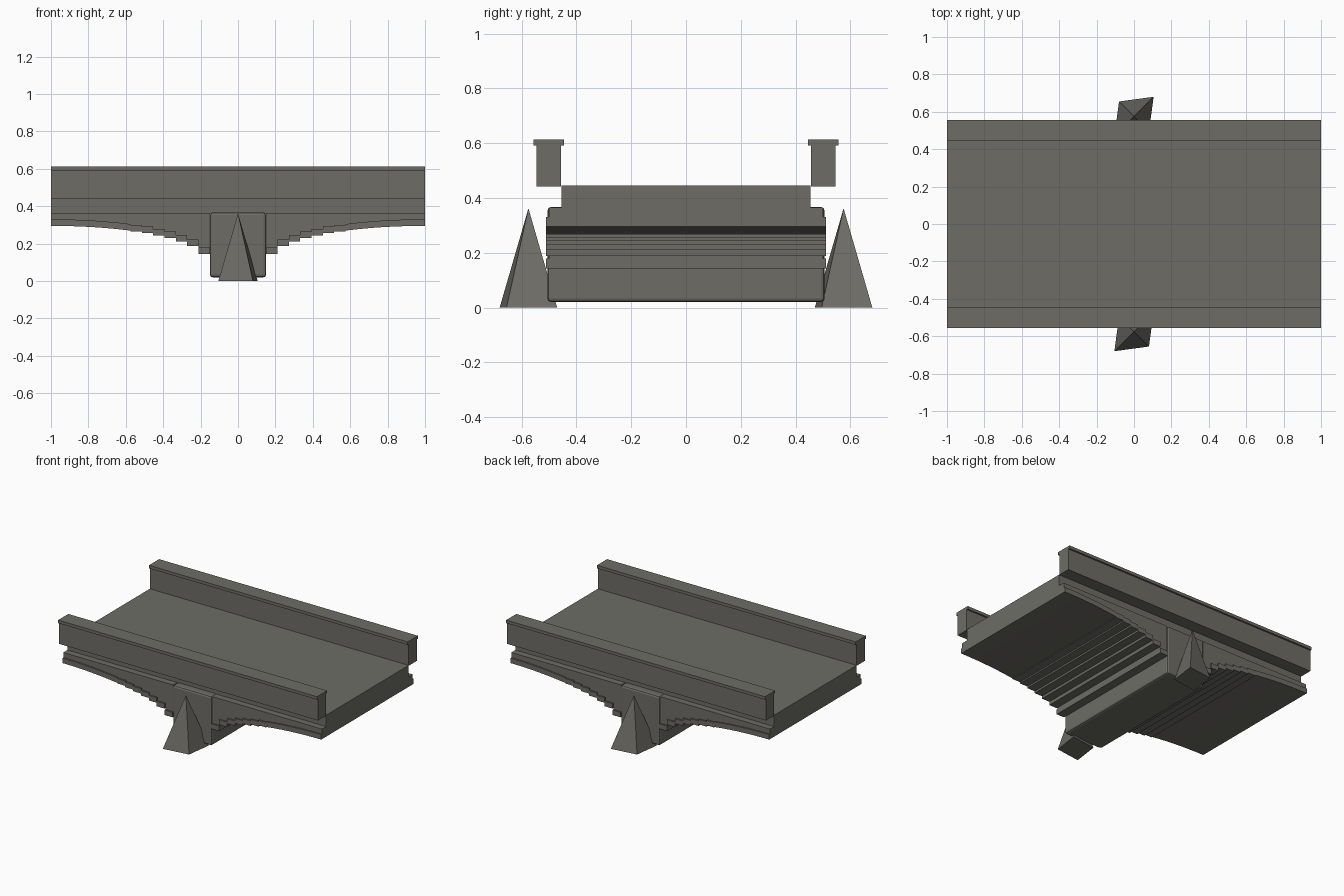
import bpy
from math import sqrt

cube = bpy.data.objects.get("Cube")
if cube:
    bpy.data.objects.remove(cube, do_unlink=True)

stone = bpy.data.materials.new("weathered_stone")
stone.use_nodes = True
colour = (0.155, 0.152, 0.132, 1)
stone.diffuse_color = colour
shader = stone.node_tree.nodes["Principled BSDF"]
shader.inputs["Base Color"].default_value = colour
shader.inputs["Roughness"].default_value = 0.9


def add_mesh(name, verts, faces):
    mesh = bpy.data.meshes.new(name)
    mesh.from_pydata(verts, [], faces)
    mesh.materials.append(stone)
    obj = bpy.data.objects.new(name, mesh)
    bpy.context.collection.objects.link(obj)
    return obj


def prism(name, profile, y0, y1):
    """Extrude an anticlockwise x-z profile from y0 to y1."""
    n = len(profile)
    verts = [(x, y, z) for y in (y0, y1) for x, z in profile]
    faces = [tuple(range(n)), tuple(reversed(range(n, 2 * n)))]
    faces += [(i, i + n, (i + 1) % n + n, (i + 1) % n) for i in range(n)]
    return add_mesh(name, verts, faces)


def box(name, x0, x1, y0, y1, z0, z1):
    return prism(name, [(x0, z0), (x1, z0), (x1, z1), (x0, z1)], y0, y1)


def arch(x):
    """Height of the vault underside: a quarter ellipse rising to the end."""
    return 0.115 + 0.18 * sqrt(max(0, 1 - ((1 - x) / 0.83) ** 2))


# Deck slabs and parapet blocks
slab = 0.25
for i in range(8):
    x = -1 + i * slab
    box(f"deck_slab_{i + 1}", x, x + slab, -0.455, 0.455, 0.36, 0.445)
    box(f"front_parapet_block_{i + 1}", x, x + slab, -0.545, -0.456, 0.442, 0.592)
    box(f"back_parapet_block_{i + 1}", x, x + slab, 0.456, 0.545, 0.442, 0.592)

# Parapet copings
box("front_coping", -1, 1, -0.557, -0.445, 0.592, 0.613)
box("back_coping", -1, 1, 0.445, 0.557, 0.592, 0.613)

# Half arches: stepped courses near the pier, smooth ones towards the ends
count, start = 14, 0.15
width = (1 - start) / count
for side, label in ((1, "left"), (-1, "right")):
    for i in range(count):
        x0 = start + i * width
        x1 = x0 + width
        if i < 7:
            za = zb = arch((x0 + x1) / 2)
        else:
            za, zb = arch(x0), arch(x1)
        ring = [(x0, za), (x1, zb), (x1, zb + 0.035), (x0, za + 0.035)]
        wall = [(x0, za + 0.02), (x1, zb + 0.02), (x1, 0.365), (x0, 0.365)]
        for part, profile, half in (("arch_course", ring, 0.51), ("spandrel", wall, 0.5)):
            points = [(side * x, z) for x, z in profile][::side]
            prism(f"{label}_{part}_{i + 1}", points, -half, half)

# Central pier with softened edges
pier = box("pier", -0.15, 0.15, -0.506, 0.506, 0.02, 0.367)
bevel = pier.modifiers.new("Bevel", "BEVEL")
bevel.width = 0.014
bevel.segments = 2

# Skewed pyramid cutwaters at both ends of the pier
base = [(-0.105, -0.105), (0.08, -0.08), (0.105, 0.105), (-0.08, 0.08)]
for name, cy in (("front_cutwater", -0.575), ("back_cutwater", 0.575)):
    verts = [(x, cy + y, 0) for x, y in base] + [(0, cy, 0.362)]
    sides = [(i, (i + 1) % 4, 4) for i in range(4)]
    add_mesh(name, verts, [(3, 2, 1, 0)] + sides)
